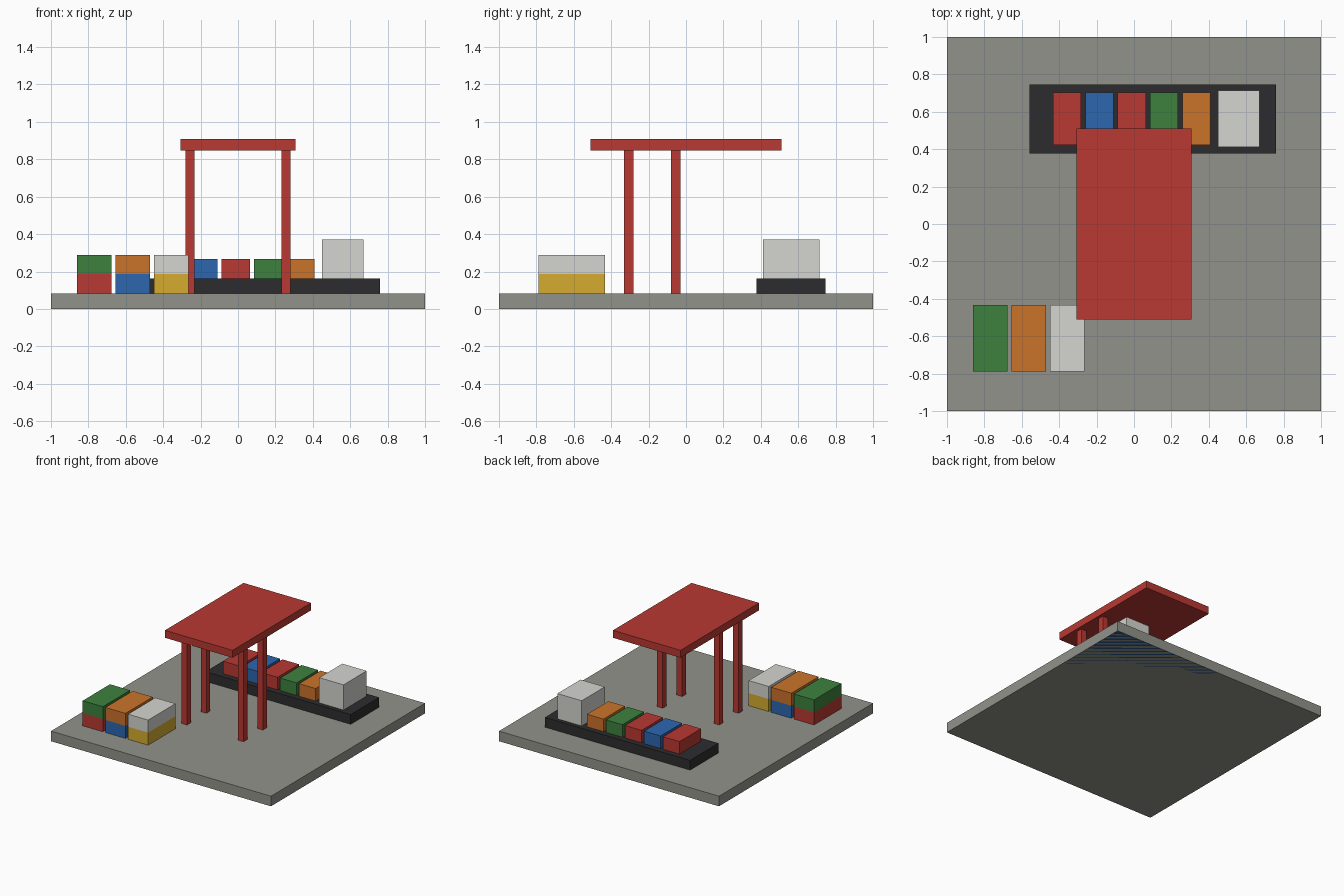
import bpy

if "Cube" in bpy.data.objects:
    bpy.data.objects.remove(bpy.data.objects["Cube"])

# displayed colours, converted to linear
PALETTE = {
    "red": (0.72, 0.23, 0.21), "blue": (0.19, 0.40, 0.68),
    "green": (0.25, 0.50, 0.25), "orange": (0.79, 0.45, 0.18),
    "yellow": (0.83, 0.67, 0.20), "white": (0.83, 0.83, 0.81),
    "dark": (0.19, 0.19, 0.20), "concrete": (0.57, 0.57, 0.54),
    "water": (0.16, 0.35, 0.58),
}
MATS = {}
for key, rgb in PALETTE.items():
    MATS[key] = bpy.data.materials.new(key)
    MATS[key].diffuse_color = (*[c ** 2.2 for c in rgb], 1)


def box(name, x, y, z, color):
    """Box from (min, max) ranges on each axis."""
    ranges = (x, y, z)
    bpy.ops.mesh.primitive_cube_add(size=1, location=[(a + b) / 2 for a, b in ranges])
    ob = bpy.context.object
    ob.name = name
    ob.scale = [b - a for a, b in ranges]
    bpy.ops.object.transform_apply(location=False, rotation=False, scale=True)
    ob.data.materials.append(MATS[color])
    return ob


QUAY = 0.083   # top of the quay
DECK = 0.163   # top of the ship hull

# quay slab, with the water strip under its back half
box("quay", (-1, 1), (-1, 1), (0, QUAY), "concrete")
box("water", (-0.999, 0.999), (0.13, 0.999), (0, 0.04), "water")

# ship with a row of deck containers and a bridge
box("ship_hull", (-0.56, 0.76), (0.378, 0.747), (QUAY, DECK), "dark")
for i, c in enumerate(("red", "blue", "red", "green", "orange")):
    x = -0.433 + 0.173 * i
    box(f"deck_container_{i + 1}", (x, x + 0.15), (0.423, 0.702), (DECK, 0.266), c)
box("ship_bridge", (0.449, 0.67), (0.413, 0.713), (DECK, 0.37), "white")

# yard containers, stacked two high
H = 0.103
for i, pair in enumerate((("red", "green"), ("blue", "orange"), ("yellow", "white"))):
    x = -0.86 + 0.206 * i
    for level, c in enumerate(pair):
        z = QUAY + H * level
        box(f"yard_container_{i + 1}_{level + 1}", (x, x + 0.183), (-0.788, -0.434), (z, z + H), c)

# crane: four legs and the overhanging top
for side, x in (("left", -0.257), ("right", 0.257)):
    for end, y in (("front", -0.306), ("back", -0.054)):
        box(f"crane_leg_{end}_{side}", (x - 0.025, x + 0.025), (y - 0.025, y + 0.025), (QUAY, 0.848), "red")
box("crane_top", (-0.307, 0.307), (-0.51, 0.51), (0.848, 0.909), "red")

for m in bpy.data.materials:
    if m.users and not m.is_grease_pencil:
        m.use_nodes = True
        m.node_tree.nodes["Principled BSDF"].inputs["Base Color"].default_value = m.diffuse_color
